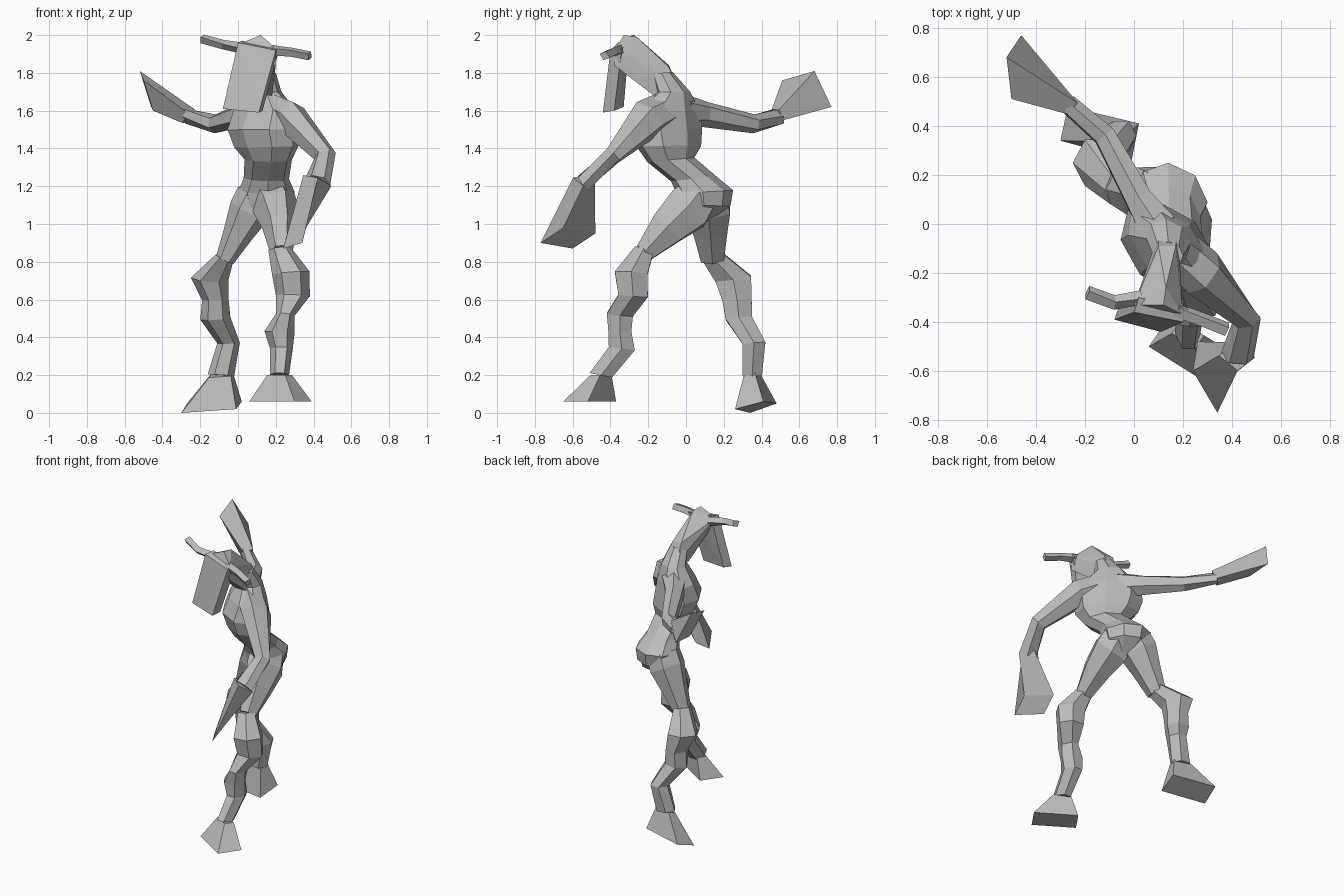
import bpy
import bmesh
from math import cos, sin, tau, radians
from mathutils import Vector

cube = bpy.data.objects.get("Cube")
if cube:
    bpy.data.objects.remove(cube, do_unlink=True)

UP = Vector((0, 0, 1))

# One plain grey for the whole figure
grey = bpy.data.materials.new("plain_grey")
grey.use_nodes = True
colour = (.5, .5, .5, 1)
grey.diffuse_color = colour
grey.node_tree.nodes["Principled BSDF"].inputs["Base Color"].default_value = colour


def finish(name, bm):
    """Turn a bmesh into a flat shaded object."""
    bmesh.ops.recalc_face_normals(bm, faces=bm.faces)
    mesh = bpy.data.meshes.new(name)
    bm.to_mesh(mesh)
    bm.free()
    mesh.materials.append(grey)
    bpy.context.collection.objects.link(bpy.data.objects.new(name, mesh))


def ring(section, sides=4, normal=UP, yaw=0):
    """Corner points of an oval section: x, y, z, half width, half depth."""
    centre, width, depth = Vector(section[:3]), section[3], section[4]
    turn = UP.rotation_difference(normal)
    points = []
    for i in range(sides):
        angle = tau * i / sides
        a, b = width * cos(angle), depth * sin(angle)
        flat = Vector((a * cos(yaw) - b * sin(yaw), a * sin(yaw) + b * cos(yaw), 0))
        points.append(centre + turn @ flat)
    return points


def skin(name, point_rings):
    """Join rings of points with faces and cap both ends."""
    bm = bmesh.new()
    rings = [[bm.verts.new(p) for p in points] for points in point_rings]
    for low, high in zip(rings, rings[1:]):
        for i in range(len(low)):
            j = (i + 1) % len(low)
            bm.faces.new((low[i], low[j], high[j], high[i]))
    bm.faces.new(rings[0])
    bm.faces.new(rings[-1])
    finish(name, bm)


def loft(name, sections, sides=6, lean=1.0, yaw=0):
    """Skin a row of sections; lean tilts each section toward the path."""
    centres = [Vector(s[:3]) for s in sections]
    sign = 1 if centres[-1].z >= centres[0].z else -1
    rings = []
    for i, section in enumerate(sections):
        before, after = centres[max(i - 1, 0)], centres[min(i + 1, len(centres) - 1)]
        tangent = (after - before).normalized() * sign
        rings.append(ring(section, sides, UP.lerp(tangent, lean).normalized(), yaw))
    skin(name, rings)


def paddle(name, wrist, corners):
    """Flare a four sided hand from the wrist, matching up nearest corners."""
    ends = [Vector(c) for c in corners]
    reach = (sum(ends, Vector()) / len(ends) - Vector(wrist[:3])).normalized()
    start = ring(wrist, normal=reach if reach.z > 0 else -reach)
    orders = [way[k:] + way[:k] for way in (ends, ends[::-1]) for k in range(len(ends))]
    best = min(orders, key=lambda o: sum((a - b).length for a, b in zip(start, o)))
    skin(name, [start, best])


def hull(name, points):
    """Wrap a convex faceted block around a few corner points."""
    bm = bmesh.new()
    verts = [bm.verts.new(p) for p in points]
    result = bmesh.ops.convex_hull(bm, input=verts)
    spare = {v for v in result["geom_interior"] if isinstance(v, bmesh.types.BMVert)}
    bmesh.ops.delete(bm, geom=list(spare), context="VERTS")
    bmesh.ops.dissolve_limit(bm, angle_limit=radians(3), verts=bm.verts, edges=bm.edges)
    finish(name, bm)


# Torso, turned so that its left shoulder leads
loft("torso", [
    (.14, .06, 1.02, .06, .06),
    (.15, .1, 1.1, .14, .13),
    (.15, .1, 1.17, .16, .14),
    (.15, .04, 1.24, .13, .11),
    (.16, -.08, 1.34, .14, .11),
    (.15, -.09, 1.41, .2, .14),
    (.13, -.1, 1.5, .22, .15),
    (.14, -.09, 1.6, .21, .12),
    (.14, -.07, 1.7, .1, .08),
    (.14, -.13, 1.8, .06, .06),
], sides=8, lean=.15, yaw=radians(-45))

# Head wedge with crown, jaw and nape
hull("head", [
    (0, -.33, 1.95), (.2, -.37, 1.93),
    (.12, -.33, 2), (.13, -.26, 1.99),
    (.1, -.09, 1.84), (.17, -.09, 1.83),
    (.05, -.36, 1.86), (.2, -.38, 1.84),
    (.1, -.17, 1.68), (.18, -.17, 1.68),
    (.1, -.04, 1.72), (.18, -.04, 1.72),
])

# Long flat face hanging from the brow
face_front = [Vector(p) for p in (
    (0, -.36, 1.96), (.2, -.4, 1.92), (-.08, -.39, 1.61), (.11, -.44, 1.59))]
hull("face_plate", face_front + [p + Vector((.02, .06, .01)) for p in face_front])

# Horns
loft("right_horn", [
    (.03, -.3, 1.93, .03, .03),
    (-.08, -.32, 1.95, .025, .03),
    (-.19, -.28, 1.98, .025, .03),
], sides=4)
loft("left_horn", [
    (.17, -.35, 1.92, .03, .03),
    (.28, -.39, 1.91, .025, .03),
    (.38, -.43, 1.89, .025, .03),
], sides=4)

# Legs: thigh and shin are lofted, each foot is its sole shrunk to the ankle
legs = {
    "left": dict(
        thigh=[(.18, .06, 1.14, .12, .12),
               (.2, .01, 1.08, .12, .14),
               (.22, -.1, .98, .09, .11),
               (.23, -.22, .85, .06, .06)],
        shin=[(.22, -.22, .87, .06, .06),
              (.28, -.29, .74, .1, .1),
              (.29, -.28, .62, .09, .09),
              (.25, -.35, .52, .05, .08),
              (.22, -.35, .43, .08, .07),
              (.23, -.34, .34, .06, .08),
              (.22, -.45, .2, .05, .07)],
        sole=[(.06, -.5, .06), (.3, -.65, .06), (.39, -.52, .06), (.15, -.37, .06)]),
    "right": dict(
        thigh=[(.1, .11, 1.15, .11, .12),
               (.06, .12, 1.07, .11, .13),
               (0, .13, .95, .08, .1),
               (-.07, .14, .81, .05, .07)],
        shin=[(-.07, .14, .83, .05, .07),
              (-.15, .25, .71, .1, .11),
              (-.12, .27, .6, .07, .09),
              (-.12, .28, .5, .08, .08),
              (-.05, .36, .37, .06, .07),
              (-.09, .35, .2, .07, .06)],
        sole=[(-.3, .34, 0), (-.01, .26, .02), (.02, .41, .06), (-.27, .48, .05)]),
}
for side, leg in legs.items():
    loft(side + "_thigh", leg["thigh"])
    loft(side + "_shin", leg["shin"], lean=.3)
    sole = [Vector(p) for p in leg["sole"]]
    middle = sum(sole, Vector()) / len(sole)
    ankle = Vector(leg["shin"][-1][:3])
    skin(side + "_foot", [sole, [ankle + (p - middle) * .4 for p in sole]])

# Arms: each ends in a broad paddle hand
arms = {
    "left": dict(
        arm=[(.15, -.08, 1.62, .08, .1),
             (.28, -.2, 1.56, .09, .11),
             (.46, -.39, 1.36, .06, .05),
             (.42, -.54, 1.22, .07, .05)],
        wrist=(.42, -.54, 1.23, .08, .06),
        hand=[(.34, -.77, .9), (.24, -.6, .87), (.26, -.48, .95), (.36, -.65, .98)]),
    "right": dict(
        arm=[(.1, -.02, 1.6, .09, .09),
             (.02, .1, 1.58, .06, .07),
             (-.12, .36, 1.53, .05, .05),
             (-.27, .49, 1.57, .05, .035)],
        wrist=(-.26, .48, 1.57, .05, .04),
        hand=[(-.52, .68, 1.81), (-.5, .51, 1.76), (-.45, .6, 1.6), (-.46, .77, 1.62)]),
}
for side, limb in arms.items():
    loft(side + "_arm", limb["arm"])
    paddle(side + "_hand", limb["wrist"], limb["hand"])
